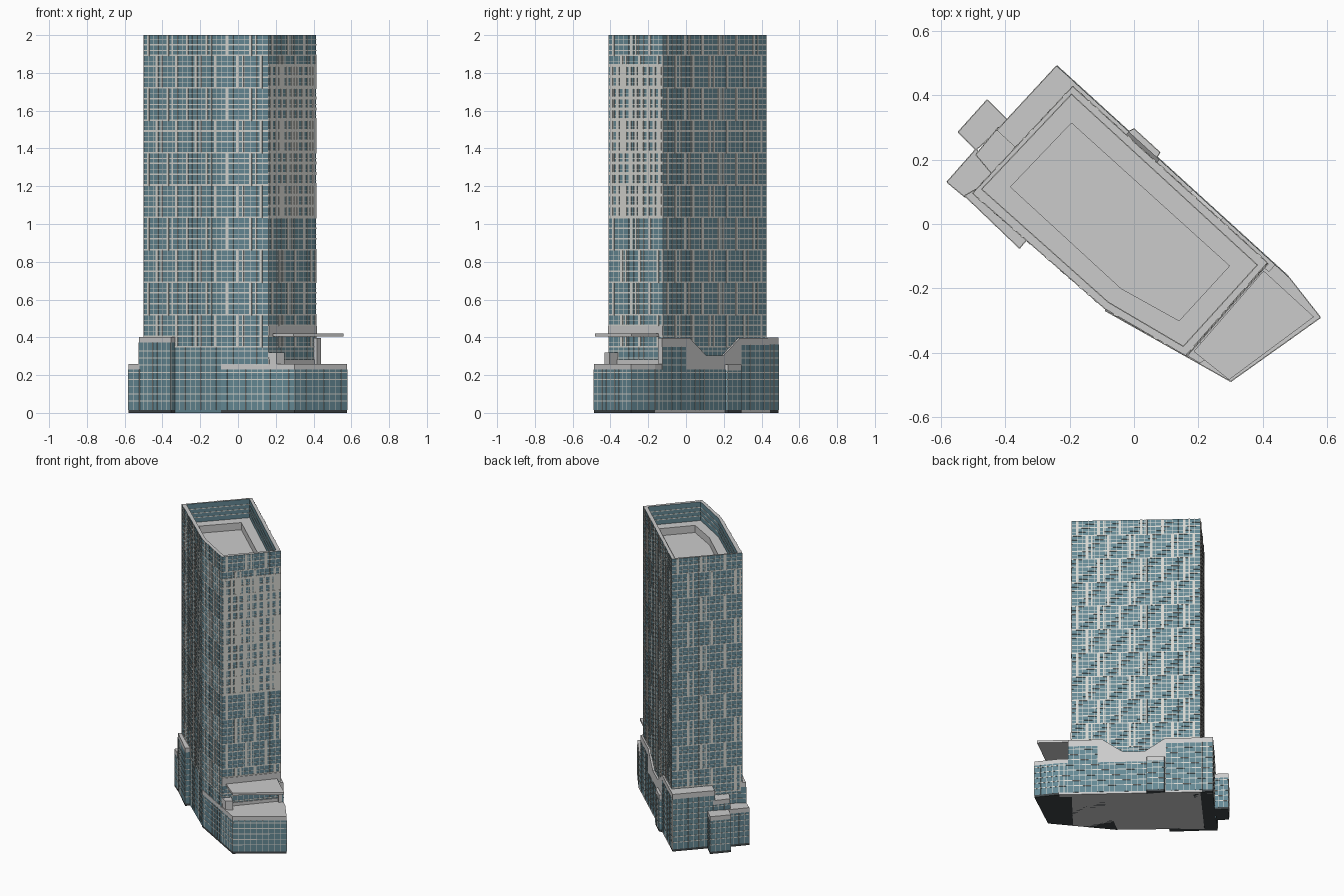
import bpy, bmesh, math
from mathutils import Vector

if "Cube" in bpy.data.objects:
    bpy.data.objects.remove(bpy.data.objects["Cube"])


def material(name, color):
    m = bpy.data.materials.new(name)
    m.diffuse_color = color
    m.use_nodes = True
    m.node_tree.nodes["Principled BSDF"].inputs["Base Color"].default_value = m.diffuse_color
    return m


GLASS = material("blue_glass", (0.13, 0.25, 0.30, 1))
DARK = material("dark_plinth", (0.05, 0.06, 0.065, 1))
TRIM = material("pale_trim", (0.68, 0.68, 0.64, 1))


def finish(bm, name, *mats):
    bmesh.ops.recalc_face_normals(bm, faces=bm.faces)
    me = bpy.data.meshes.new(name)
    bm.to_mesh(me)
    bm.free()
    for m in mats:
        me.materials.append(m)
    ob = bpy.data.objects.new(name, me)
    bpy.context.collection.objects.link(ob)
    return ob


def loft(name, rings, mats=(), slots=()):
    """Join matching rings of 3D points with quads and cap both ends."""
    bm = bmesh.new()
    vs = [[bm.verts.new(p) for p in r] for r in rings]
    n = len(vs[0])
    for k in range(len(vs) - 1):
        for i in range(n):
            j = (i + 1) % n
            f = bm.faces.new((vs[k][i], vs[k][j], vs[k + 1][j], vs[k + 1][i]))
            f.material_index = slots[k] if slots else 0
    last = len(mats) - 1 if slots else 0
    bm.faces.new(vs[0]).material_index = last
    bm.faces.new(vs[-1]).material_index = last
    return finish(bm, name, *mats)


def ring(pts, z):
    return [(x, y, z) for x, y in pts]


def prism(name, pts, z0, z1, *mats):
    return loft(name, [ring(pts, z0), ring(pts, z1)], mats)


def edges(pts):
    return [(Vector(p), Vector(q)) for p, q in zip(pts, pts[1:] + pts[:1])]


def bar(bm, a, b, s0, s1, z0, z1, proud=0.002):
    """Thin raised strip on the wall a-b, from s0 to s1 along it."""
    d = (b - a).normalized()
    n = Vector((d.y, -d.x))
    s0, s1 = max(s0, 0), min(s1, (b - a).length)
    if s1 - s0 < 0.001:
        return
    q = [a + d * s for s in (s0, s1)]
    foot = [q[0], q[1], q[1] + n * proud, q[0] + n * proud]
    lo = [bm.verts.new((p.x, p.y, z0)) for p in foot]
    hi = [bm.verts.new((p.x, p.y, z1)) for p in foot]
    for i in range(1, 4):
        j = (i + 1) % 4
        bm.faces.new((lo[i], lo[j], hi[j], hi[i]))
    bm.faces.new(hi)
    bm.faces.new(lo[::-1])


def low_grid(bm, a, b, z1):
    """Podium glazing bars: closely spaced floors and thin mullions."""
    L = (b - a).length
    z = 0.06
    while z < z1 - 0.01:
        bar(bm, a, b, 0, L, z, z + 0.005)
        z += 0.038
    n = max(1, round(L / 0.036))
    for i in range(n + 1):
        s = i * L / n
        bar(bm, a, b, s - 0.0015, s + 0.0015, 0.015, z1, 0.0015)
    

def block(name, pts, h, band=0.03):
    """Glazed podium block with plinth, glazing bars and grey parapet."""
    prism(name + "_plinth", pts, 0, 0.015, DARK)
    prism(name + "_glass", pts, 0.015, h - band, GLASS)
    prism(name + "_parapet", pts, h - band, h)
    bm = bmesh.new()
    for a, b in edges(pts):
        low_grid(bm, a, b, h - band)
    finish(bm, name + "_glazing_bars", TRIM)


# Tower shell: outer wall, parapet, sunken roof deck and roof pit
tower = [(-.5, .095), (-.088, -.264), (.16, -.408), (.413, -.12), (-.19, .426)]
inner = [(-.473, .108), (-.08, -.243), (.153, -.38), (.383, -.127), (-.194, .403)]
pit = [(-.383, .115), (-.04, -.2), (.14, -.3), (.296, -.13), (-.194, .313)]
loft("tower_shell",
     [ring(tower, 0), ring(tower, 2), ring(inner, 2), ring(inner, 1.87),
      ring(pit, 1.87), ring(pit, 1.82)],
     (GLASS, None), (0, 1, 0, 1, 1))

# Tower facade: floor lines, mullions and staggered wide panels
bm = bmesh.new()
ZONE, START = 0.1715, 0.345
for e, (a, b) in enumerate(edges(tower)):
    L = (b - a).length
    low_grid(bm, a, b, START)
    z, k = START, 0
    while z < 1.995:
        bar(bm, a, b, 0, L, z, z + (0.008 if k % 2 == 0 else 0.003))
        z += ZONE / 6
        k += 1
    n = round(L / 0.035)
    for i in range(n + 1):
        s = i * L / n
        bar(bm, a, b, s - 0.0015, s + 0.0015, START, 2, 0.0015)
    cols = max(2, round(L / 0.135))
    pitch = L / cols
    for zone in range(10):
        z0 = START + zone * ZONE
        z1 = min(z0 + ZONE, 2)
        for i in range(cols + 1):
            s = (i + (0.25 if zone % 2 else 0.7)) * pitch
            bar(bm, a, b, s - 0.008, s + 0.008, z0, z1, 0.003)
            if i % 2 == zone % 2:
                bar(bm, a, b, s + 0.027, s + 0.037, z0, z1, 0.003)
    if e == 2:  # dense lattice on the narrow end
        for i in range(9):
            s = (i + 0.5) * L / 9
            bar(bm, a, b, s - 0.009, s + 0.009, 1.03, 1.83, 0.004)
        for i in range(15):
            z = 1.03 + i * ZONE / 3
            bar(bm, a, b, 0, L, z, z + 0.016, 0.004)
finish(bm, "tower_facade_panels", TRIM)

# Inner parapet glazing bars
bm = bmesh.new()
for a, b in edges(inner):
    for z in (1.9, 1.93, 1.96):
        bar(bm, b, a, 0, (b - a).length, z, z + 0.005)
finish(bm, "parapet_inner_bars", TRIM)

# Podium blocks
block("podium_terrace", [(-.09, -.268), (.3, -.488), (.578, -.29), (.48, -.165),
                         (.405, -.098), (.2, -.05)], 0.26)
block("left_back_block", [(-.425, .29), (-.36, .23), (-.17, .38), (-.19, .445),
                          (-.24, .49)], 0.398, 0.035)
block("left_middle_block", [(-.49, .215), (-.44, .155), (-.36, .235), (-.42, .3)], 0.33)
block("left_low_block", [(-.58, .13), (-.522, .082), (-.43, .16), (-.49, .232)], 0.26)
block("left_small_block", [(-.545, .285), (-.49, .23), (-.39, .32), (-.455, .385)], 0.26)
block("front_left_wing", [(-.525, .088), (-.355, -.075), (-.33, -.045), (-.485, .11)],
      0.402)

# Back wing: thin wall whose top dips in the middle
B0, B1 = Vector((-.24, .49)), Vector((.48, -.165))
BD = (B1 - B0).normalized()
BN = Vector((-BD.y, BD.x))


def back_wall(name, profile, near, far, *mats):
    """Extrude a (y, z) outline across the thickness of the back wall."""
    rings = []
    for off in (near, far):
        r = []
        for y, z in profile:
            p = B0.lerp(B1, (0.49 - y) / 0.655) + BN * off
            r.append((p.x, p.y, z))
        rings.append(r)
    loft(name, rings, mats)


back_wall("back_wing_wall", [(.489, 0), (.489, .396), (.286, .396), (.2, .305), (.106, .305),
                             (.02, .396), (-.127, .396), (-.127, .26), (-.164, .26),
                             (-.164, 0)], -0.03, 0)
back_wall("back_wing_glass", [(.489, .015), (.489, .36), (.29, .36), (.29, .23), (.0, .23),
                              (.0, .35), (-.127, .35), (-.127, .23), (-.164, .23),
                              (-.164, .015)], -0.01, 0.001, GLASS)
bm = bmesh.new()
for y0, y1, top in ((.489, .29, .36), (.29, 0, .23), (0, -.127, .35), (-.127, -.164, .23)):
    p, q = [B0.lerp(B1, (.49 - y) / .655) + BN * 0.001 for y in (y0, y1)]
    low_grid(bm, q, p, top)
finish(bm, "back_wing_bars", TRIM)
block("back_entrance_bay", [(.08, .222), (0, .295), (-.03, .28), (.06, .19)], 0.255)

# Terrace level: fascia, canopy and small rooftop box
a, b = edges(tower)[2]
bm = bmesh.new()
bar(bm, a, b, 0, 1, 0.41, 0.46, 0.006)
bar(bm, a, b, 0, 1, 0.26, 0.282, 0.006)
finish(bm, "tower_end_fascia")
prism("terrace_canopy", [(.185, -.395), (.295, -.483), (.558, -.288), (.402, -.145)],
      0.404, 0.42)
prism("terrace_box", [(.16, -.405), (.205, -.432), (.245, -.405), (.2, -.36)], 0.26, 0.32)
